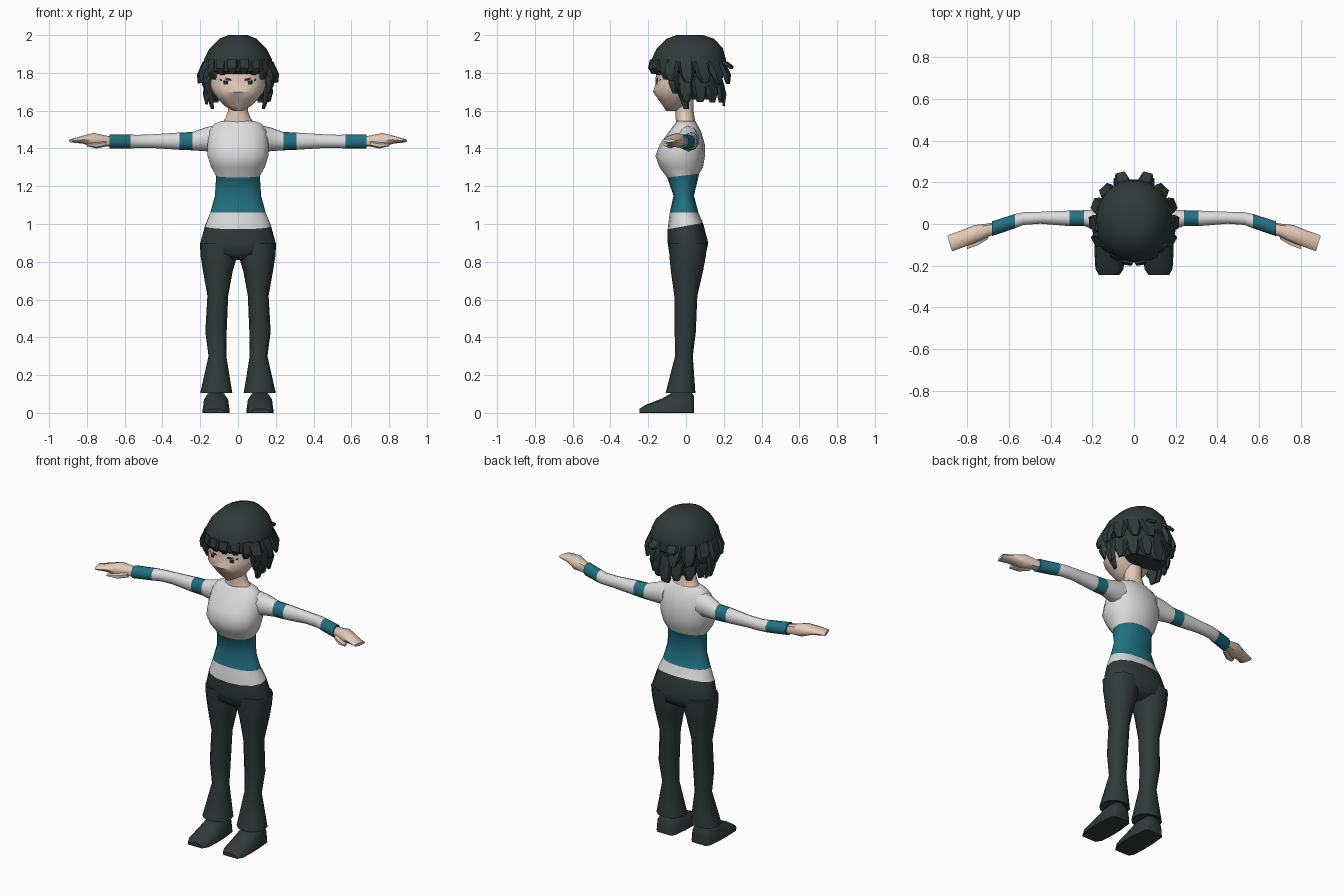
import bpy, bmesh, math, random
from mathutils import Vector
from mathutils.bvhtree import BVHTree

random.seed(4)
if "Cube" in bpy.data.objects:
    bpy.data.objects.remove(bpy.data.objects["Cube"])


def material(name, r, g, b):
    m = bpy.data.materials.new(name)
    m.use_nodes = True
    m.diffuse_color = (r, g, b, 1)
    bsdf = next(n for n in m.node_tree.nodes if n.type == 'BSDF_PRINCIPLED')
    bsdf.inputs["Base Color"].default_value = (r, g, b, 1)
    bsdf.inputs["Roughness"].default_value = 0.9
    return m


DARK = material("charcoal green", 0.03, 0.042, 0.041)
WHITE = material("shirt white", 0.72, 0.72, 0.72)
TEAL = material("teal", 0.016, 0.17, 0.23)
SKIN = material("skin", 0.78, 0.60, 0.48)
EYE = material("eye dark", 0.01, 0.02, 0.025)


def finish(name, bm, mats, mirror=False, angle=50):
    bmesh.ops.recalc_face_normals(bm, faces=bm.faces)
    mesh = bpy.data.meshes.new(name)
    bm.to_mesh(mesh)
    bm.free()
    ob = bpy.data.objects.new(name, mesh)
    bpy.context.collection.objects.link(ob)
    for m in mats:
        mesh.materials.append(m)
    if mirror:
        ob.modifiers.new("mirror", 'MIRROR').use_mirror_merge = False
    bpy.ops.object.select_all(action='DESELECT')
    ob.select_set(True)
    bpy.context.view_layer.objects.active = ob
    bpy.ops.object.shade_smooth_by_angle(angle=math.radians(angle))
    return ob


def loft(axis, rings, sides=12, power=1.0, bands=None, floor=None):
    """Skin rings (position, a min, a max, b min, b max, tilt) along an axis."""
    bm = bmesh.new()
    loops = []
    for p, a0, a1, b0, b1, *tilt in rings:
        loop = []
        for i in range(sides):
            t = math.tau * (i / sides) - math.pi / 2
            c, s = math.cos(t), math.sin(t)
            c, s = (math.copysign(abs(k) ** power, k) for k in (c, s))
            a = (a0 + a1) / 2 + c * (a1 - a0) / 2
            b = (b0 + b1) / 2 + s * (b1 - b0) / 2
            if floor is not None:
                b = max(b, floor)
            q = p + (tilt[0] * b if tilt else 0)
            loop.append(bm.verts.new({'x': (q, a, b), 'y': (a, q, b), 'z': (a, b, q)}[axis]))
        loops.append(loop)
    for k, (lo, hi) in enumerate(zip(loops, loops[1:])):
        for i in range(sides):
            j = (i + 1) % sides
            f = bm.faces.new((lo[i], lo[j], hi[j], hi[i]))
            f.material_index = bands[k] if bands else 0
    for loop, k in ((loops[0], 0), (loops[-1], -1)):
        bm.faces.new(loop).material_index = bands[k] if bands else 0
    return bm


def upright(rows):
    """Rows (height, half width, front, back, tilt) to centred rings."""
    return [(z, -h, h, f, b, *t) for z, h, f, b, *t in rows]


# Shirt with teal midriff
shirt = upright([
    (1.545, .09, -.05, .05), (1.53, .13, -.06, .058), (1.49, .155, -.09, .08),
    (1.42, .165, -.14, .10), (1.36, .165, -.162, .10), (1.30, .145, -.14, .09),
    (1.258, .118, -.10, .07, .12), (1.15, .125, -.066, .042),
    (1.06, .15, -.086, .066), (.99, .178, -.097, .09, .18)])
finish("shirt", loft('z', shirt, 14, .9, [0] * 6 + [1, 1, 0]), [WHITE, TEAL])

# Trousers
hips = upright([
    (.99, .178, -.097, .09, .18), (.90, .204, -.097, .118),
    (.84, .195, -.088, .105), (.81, .09, -.05, .06)])
finish("trouser_hips", loft('z', hips, 14, .9), [DARK])
leg = [(.90, .005, .202, -.09, .112), (.83, .004, .198, -.088, .105),
       (.75, .028, .185, -.08, .09), (.62, .052, .162, -.062, .06),
       (.43, .06, .173, -.06, .052), (.30, .062, .156, -.058, .036),
       (.105, .03, .2, -.108, .05), (.12, .055, .18, -.08, .03)]
finish("trouser_legs", loft('z', leg, 12, .9), [DARK], True)

# Shoes
shoe = [(.042, .07, .165, -.09, .09), (.025, .055, .18, -.11, .115),
        (-.06, .045, .188, -.11, .115), (-.13, .043, .19, -.07, .075),
        (-.215, .05, .185, -.04, .042), (-.245, .07, .168, -.02, .022)]
finish("shoes", loft('y', shoe, 12, .75, floor=0), [DARK], True)

# Sleeves with teal bands and cuffs
sleeve = [(.11, -.06, .07, 1.38, 1.525), (.17, -.035, .07, 1.385, 1.512),
          (.24, -.012, .068, 1.39, 1.487), (.31, -.012, .066, 1.393, 1.484),
          (.45, .0, .06, 1.402, 1.475), (.53, -.006, .058, 1.402, 1.472),
          (.57, -.022, .05, 1.40, 1.473), (.68, -.06, .015, 1.40, 1.475)]
finish("sleeves", loft('x', sleeve, 10, 1, [0, 0, 1, 0, 0, 0, 1]), [WHITE, TEAL], True)

# Hands and thumbs
hand = [(.66, -.045, .01, 1.41, 1.463), (.70, -.062, .002, 1.41, 1.468),
        (.765, -.092, -.005, 1.405, 1.482), (.82, -.112, -.028, 1.425, 1.468),
        (.882, -.131, -.055, 1.432, 1.45, 0)]
bm = loft('x', hand, 8, .85)
for v in bm.verts:
    if v.co.x > .87:
        v.co.x += (v.co.y + .1) * .3
finish("hands", bm, [SKIN], True)
thumb = [(.70, -.075, -.035, 1.41, 1.44), (.75, -.105, -.065, 1.40, 1.432),
         (.80, -.122, -.095, 1.412, 1.428)]
finish("thumbs", loft('x', thumb, 6), [SKIN], True)

# Neck and head
neck = upright([(1.53, .092, -.052, .052), (1.56, .066, -.055, .046),
                (1.60, .052, -.055, .04), (1.68, .052, -.06, .04)])
finish("neck", loft('z', neck, 12), [SKIN])
head = upright([
    (1.598, .022, -.105, -.03), (1.625, .07, -.122, .0), (1.66, .105, -.147, .03),
    (1.70, .135, -.175, .06), (1.735, .148, -.163, .09), (1.78, .152, -.16, .12),
    (1.86, .15, -.155, .14), (1.93, .10, -.10, .12)])
bm = loft('z', head, 12, .92)
bmesh.ops.recalc_face_normals(bm, faces=bm.faces)
face_tree = BVHTree.FromBMesh(bm)
finish("head", bm, [SKIN])


# Eyes as thin plates laid on the face
def face_plate(name, outline, mat):
    bm = bmesh.new()
    verts = []
    for x, z in outline:
        hit = face_tree.ray_cast(Vector((x, -1, z)), Vector((0, 1, 0)))[0]
        verts.append(bm.verts.new((x, hit.y - .004, z)))
    bm.faces.new(verts)
    finish(name, bm, [mat], True)


face_plate("eyelashes", [(.035, 1.757), (.06, 1.763), (.092, 1.757), (.098, 1.768),
                         (.065, 1.775), (.036, 1.768)], EYE)
face_plate("irises", [(.054, 1.738), (.076, 1.738), (.08, 1.76), (.05, 1.76)], EYE)

# Hair crown and nape
crown = upright([
    (2.0, .05, -.05, .09), (1.98, .10, -.105, .15), (1.93, .15, -.155, .195),
    (1.87, .18, -.183, .212), (1.81, .188, -.185, .21), (1.795, .165, -.165, .19)])
finish("hair_crown", loft('z', crown, 16, .95), [DARK])
nape = upright([(1.84, .17, -.06, .2), (1.74, .165, -.02, .19), (1.66, .125, .03, .15)])
finish("hair_nape", loft('z', nape, 12, .9), [DARK])


# Hair locks, tapered wedges hanging around the head
def lock(bm, root, tip, width, thick=.022):
    root, tip = Vector(root), Vector(tip)
    out = Vector((root.x, root.y - .01, 0)).normalized()
    side = Vector((-out.y, out.x, 0))
    rings = []
    for t, w in ((0, 1), (.6, .9), (1, .42)):
        c = root.lerp(tip, t) + out * .012 * math.sin(t * math.pi)
        rings.append([bm.verts.new(c + side * width * w * s + out * thick * w * o)
                      for s, o in ((-1, -.6), (1, -.6), (.7, .6), (-.7, .6))])
    for lo, hi in zip(rings, rings[1:]):
        for i in range(4):
            bm.faces.new((lo[i], lo[i - 1], hi[i - 1], hi[i]))
    bm.faces.new(rings[0])
    bm.faces.new(rings[-1])


def around(angle, radius, z):
    a = math.radians(angle)
    return (math.sin(a) * radius * .93, .012 - math.cos(a) * radius, z)


bm = bmesh.new()
for sign in (-1, 1):
    # outer layer, flicking outward
    for angle in range(62, 181, 24):
        drop = random.uniform(-.015, .015)
        lock(bm, around(sign * angle, .185, 1.86),
             around(sign * (angle + 4), .222, 1.755 + drop), .042)
    # lower layer to the nape
    for angle in range(84, 181, 24):
        drop = random.uniform(-.015, .015)
        lock(bm, around(sign * angle, .165, 1.78),
             around(sign * (angle + 3), .17 + angle * .0001, 1.635 + drop), .042)
    # long lock in front of the ear
    lock(bm, (sign * .155, -.03, 1.80), (sign * .135, .0, 1.61), .034)
    lock(bm, (sign * .165, -.07, 1.81), (sign * .16, -.06, 1.69), .03)
    lock(bm, (sign * .05, .20, 1.86), (sign * .07, .24, 1.82), .035)
finish("hair_locks", bm, [DARK], angle=30)

# Fringe
bm = bmesh.new()
for x, z in ((.03, 1.795), (.085, 1.79), (.13, 1.765)):
    for sign in (-1, 1):
        y = -.178 + x * x * 4.2
        lock(bm, (sign * x * 1.02, y, 1.87), (sign * x, y, z), .034)
finish("hair_fringe", bm, [DARK], angle=30)
